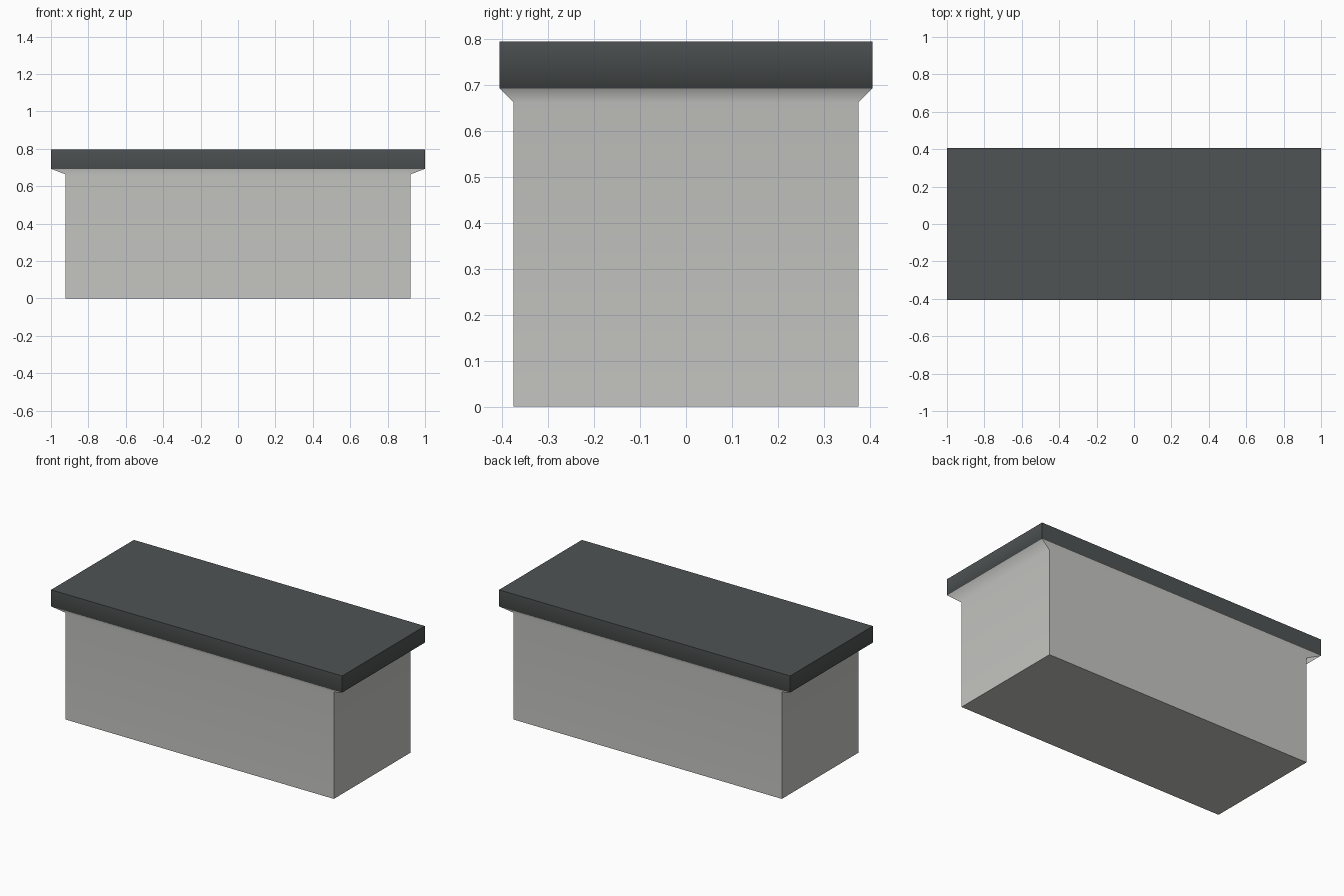
import bpy, bmesh

if "Cube" in bpy.data.objects:
    bpy.data.objects.remove(bpy.data.objects["Cube"])


def material(name, rgb):
    m = bpy.data.materials.new(name)
    m.diffuse_color = (*rgb, 1)
    m.use_nodes = True
    m.node_tree.nodes["Principled BSDF"].inputs["Base Color"].default_value = m.diffuse_color
    return m


stone = material("light grey", (0.56, 0.56, 0.54))
slate = material("dark slate", (0.08, 0.088, 0.088))

# Counter outline from floor to top: half x, half y, z
rings = [(0.922, 0.376, 0), (0.922, 0.376, 0.663),
         (1.0, 0.406, 0.693), (1.0, 0.406, 0.796)]

bm = bmesh.new()
loops = [[bm.verts.new((sx * hx, sy * hy, z))
          for sx, sy in ((-1, -1), (1, -1), (1, 1), (-1, 1))]
         for hx, hy, z in rings]

# Walls, flared lip and worktop edge
for a, b in zip(loops, loops[1:]):
    for i in range(4):
        j = (i + 1) % 4
        bm.faces.new((a[i], a[j], b[j], b[i]))
bm.faces.new(loops[0][::-1])
bm.faces.new(loops[-1])

# Worktop colour above the lip; soft shading across the lip only
for f in bm.faces:
    f.smooth = True
    f.material_index = int(f.calc_center_median().z > 0.7)
soft = {v for ring in loops[1:3] for v in ring}
for e in bm.edges:
    a, b = e.verts
    e.smooth = a in soft and b in soft and abs(a.co.z - b.co.z) < 0.001

me = bpy.data.meshes.new("counter")
bm.to_mesh(me)
bm.free()
me.materials.append(stone)
me.materials.append(slate)
counter = bpy.data.objects.new("counter", me)
bpy.context.collection.objects.link(counter)

# Large faces dominate the normals so the walls look flat
mod = counter.modifiers.new("face_weighting", 'WEIGHTED_NORMAL')
mod.keep_sharp = True
mod.weight = 50
